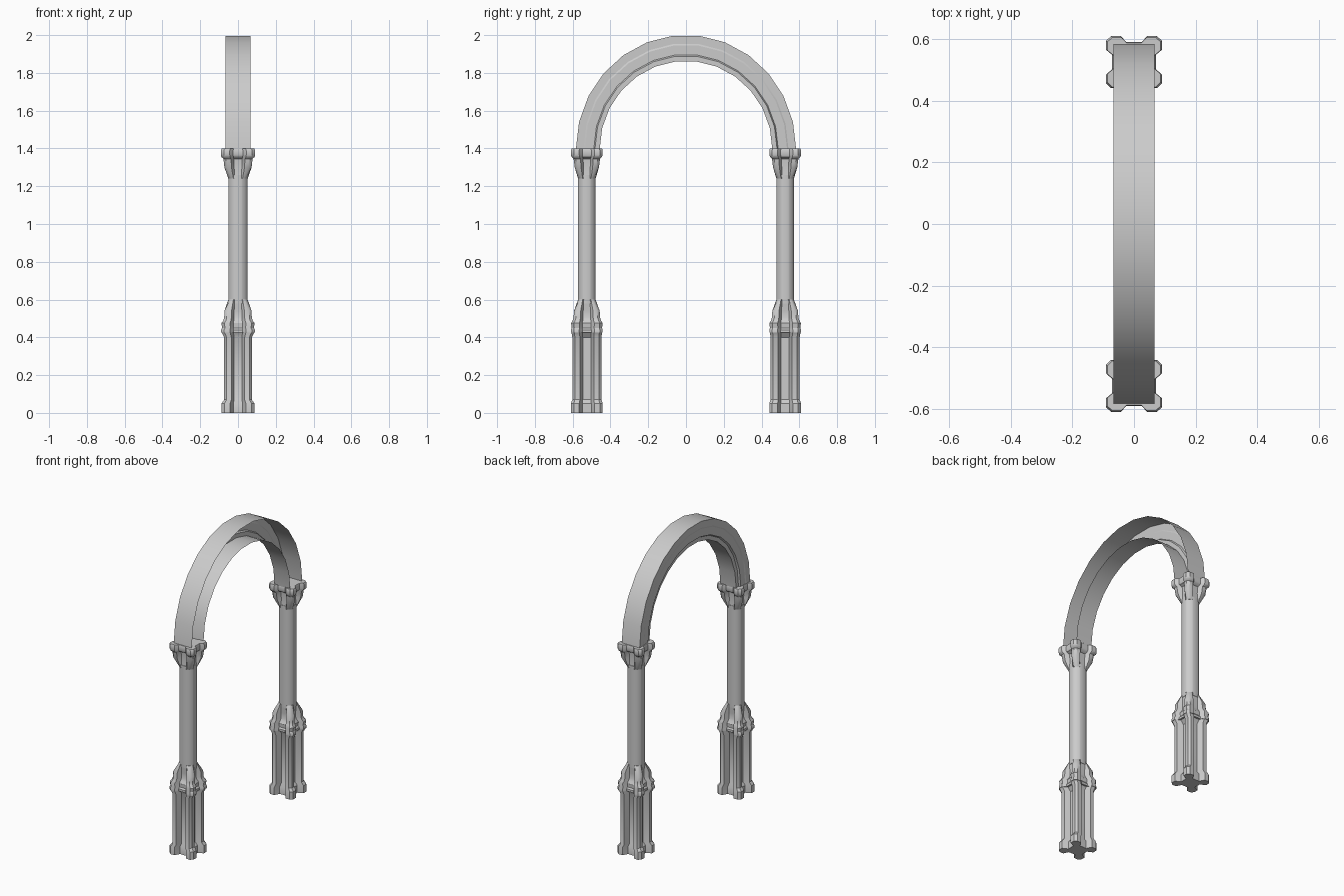
import bpy, bmesh
from math import sin, cos, pi, hypot

if "Cube" in bpy.data.objects:
    bpy.data.objects.remove(bpy.data.objects["Cube"], do_unlink=True)

GREY = (0.6, 0.6, 0.6, 1)
stone = bpy.data.materials.new("grey stone")
stone.use_nodes = True
stone.diffuse_color = GREY
stone.node_tree.nodes["Principled BSDF"].inputs["Base Color"].default_value = GREY


def loft(name, rings, closed, caps=False, angle=35):
    """Skin a list of equally long point rings."""
    bm = bmesh.new()
    rows = [[bm.verts.new(p) for p in ring] for ring in rings]
    n = len(rows[0])
    for a, b in zip(rows, rows[1:]):
        for i in range(n if closed else n - 1):
            j = (i + 1) % n
            bm.faces.new((a[i], a[j], b[j], b[i]))
    if caps:
        bm.faces.new(rows[0][::-1])
        bm.faces.new(rows[-1])
    bmesh.ops.recalc_face_normals(bm, faces=bm.faces)
    mesh = bpy.data.meshes.new(name)
    bm.to_mesh(mesh)
    bm.free()
    mesh.materials.append(stone)
    ob = bpy.data.objects.new(name, mesh)
    bpy.context.collection.objects.link(ob)
    bpy.ops.object.select_all(action="DESELECT")
    ob.select_set(True)
    bpy.context.view_layer.objects.active = ob
    bpy.ops.object.shade_smooth_by_angle(angle=angle * pi / 180)
    return ob


def outline(z, half_x, half_y, notch, roundness, cy):
    """Four-lobed section, blended towards a circle by roundness."""
    quarter = [(notch, .28), (1, .48), (1, .82), (.82, 1), (.48, 1), (.28, notch)]
    flip = [(-x, y) for x, y in reversed(quarter)]
    pts = quarter + flip
    pts += [(-x, -y) for x, y in pts]
    ring = []
    for u, v in pts:
        k = 1 / hypot(u, v)
        u, v = u + (u * k - u) * roundness, v + (v * k - v) * roundness
        ring.append((u * half_x, cy + v * half_y, z))
    return ring


# Column parts: rows of height, half width, half depth, notch, roundness
PARTS = {
    "pedestal": [
        (0, .088, .084, .6, 0), (.05, .088, .084, .6, 0), (.07, .073, .077, .5, 0),
        (.4, .073, .077, .5, 0), (.425, .086, .081, .65, 0)],
    "pedestal_rim": [
        (.425, .089, .084, .76, 0), (.44, .089, .084, .76, 0),
        (.45, .084, .081, .7, 0), (.475, .088, .083, .7, 0),
        (.49, .077, .075, .65, 0), (.505, .073, .07, .6, 0),
        (.54, .072, .068, .62, 0), (.6, .055, .05, .8, .9)],
    "shaft": [(.58, .054, .05, .8, 1), (1.26, .054, .05, .8, 1)],
    "capital": [
        (1.24, .055, .05, .8, .9), (1.3, .072, .064, .62, 0),
        (1.345, .077, .07, .62, 0), (1.355, .088, .08, .76, 0),
        (1.365, .091, .084, .78, 0), (1.39, .091, .084, .78, 0),
        (1.4, .086, .08, .78, 0)],
}
for side, cy in (("front", -.525), ("back", .525)):
    for part, rows in PARTS.items():
        loft(f"{side}_{part}", [outline(*r, cy) for r in rows], True, caps=True)

# Arch: channel section open on the left, stepped moulding on the right face
# (x, share of the way from inner to outer edge)
SECTION = [(.066, 0), (-.05, 0), (-.05, .2), (-.062, .25), (-.062, .62),
           (-.066, .68), (-.066, 1), (.066, 1)]
SEGMENTS = 13
rings = []
for i in range(SEGMENTS + 1):
    a = pi * i / SEGMENTS
    ring = []
    for x, t in SECTION:
        ry, rz = .457 + .126 * t, .468 + .137 * t
        ring.append((x, ry * cos(a), 1.396 + rz * sin(a)))
    rings.append(ring)
loft("arch", rings, False, angle=25)
